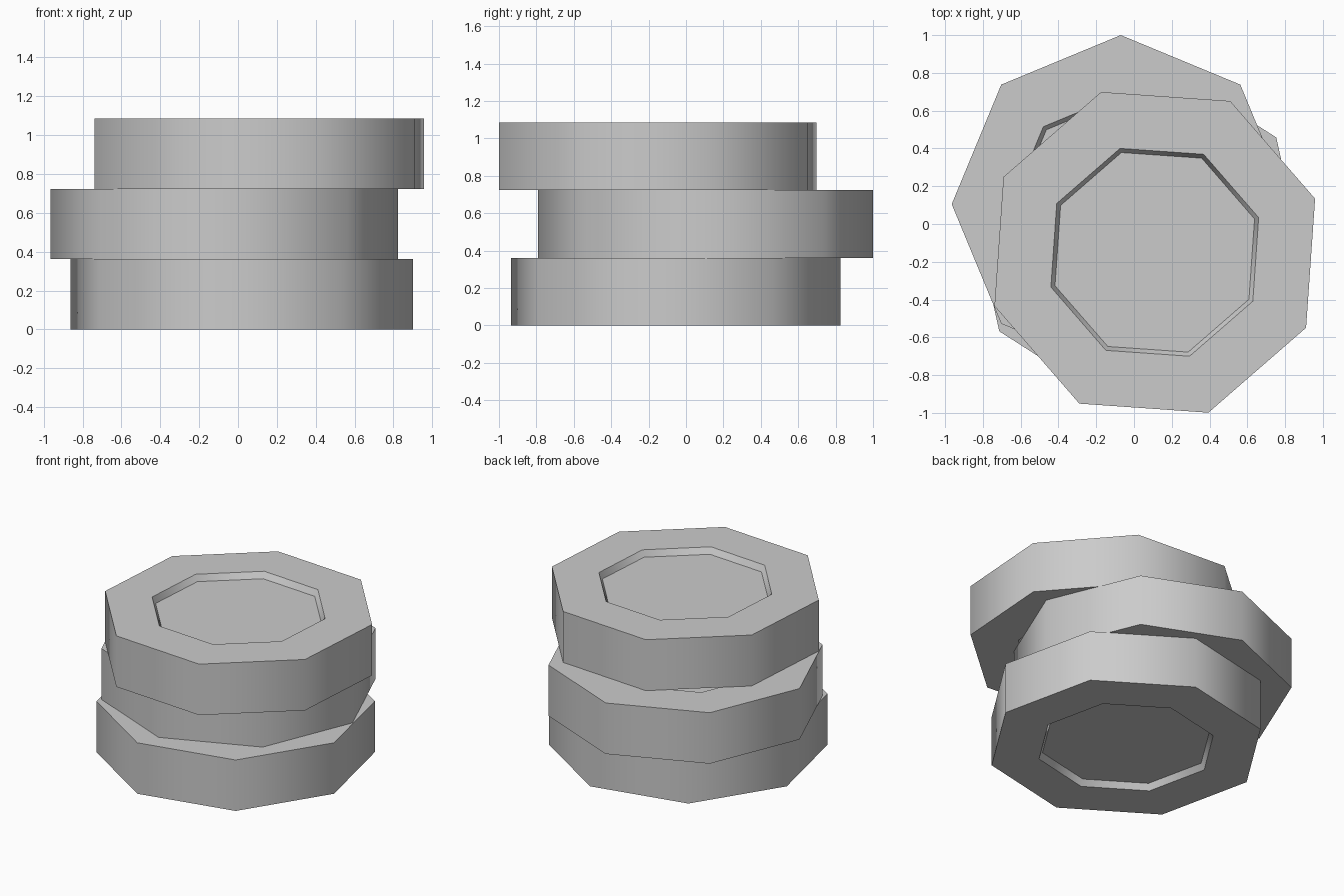
import bpy, bmesh, math

cube = bpy.data.objects.get("Cube")
if cube:
    bpy.data.objects.remove(cube, do_unlink=True)

SIDES = 8
RADIUS, RIM, FLOOR = 0.895, 0.58, 0.557
HEIGHT, DEPTH = 0.3617, 0.043

# Single grey material
grey = bpy.data.materials.new("light_grey")
grey.use_nodes = True
colour = (0.6, 0.6, 0.6, 1)
grey.diffuse_color = colour
grey.node_tree.nodes["Principled BSDF"].inputs["Base Color"].default_value = colour


def make_disc(name, x, y, z, turn):
    """Octagonal disc with a shallow tapered recess in both ends."""
    profile = [(FLOOR, DEPTH), (RIM, 0), (RADIUS, 0),
               (RADIUS, HEIGHT), (RIM, HEIGHT), (FLOOR, HEIGHT - DEPTH)]
    bm = bmesh.new()
    rings = []
    for r, h in profile:
        angles = [math.radians(turn) + math.tau * i / SIDES for i in range(SIDES)]
        rings.append([bm.verts.new((r * math.cos(a), r * math.sin(a), h)) for a in angles])
    for low, high in zip(rings, rings[1:]):
        for i in range(SIDES):
            j = (i + 1) % SIDES
            bm.faces.new((low[i], low[j], high[j], high[i]))
    # Recess floors
    bm.faces.new(rings[0][::-1])
    bm.faces.new(rings[-1])
    bmesh.ops.recalc_face_normals(bm, faces=bm.faces)
    mesh = bpy.data.meshes.new(name)
    bm.to_mesh(mesh)
    bm.free()
    mesh.materials.append(grey)
    obj = bpy.data.objects.new(name, mesh)
    obj.location = (x, y, z)
    bpy.context.collection.objects.link(obj)
    # Soft sides, crisp rims
    bpy.ops.object.select_all(action='DESELECT')
    obj.select_set(True)
    bpy.context.view_layer.objects.active = obj
    bpy.ops.object.shade_smooth_by_angle(angle=math.radians(50))


# Loosely stacked discs
make_disc("bottom_disc", 0.02, -0.055, 0, -10)
make_disc("middle_disc", -0.07, 0.105, HEIGHT, 0)
make_disc("top_disc", 0.11, -0.15, 2 * HEIGHT, 18.5)
